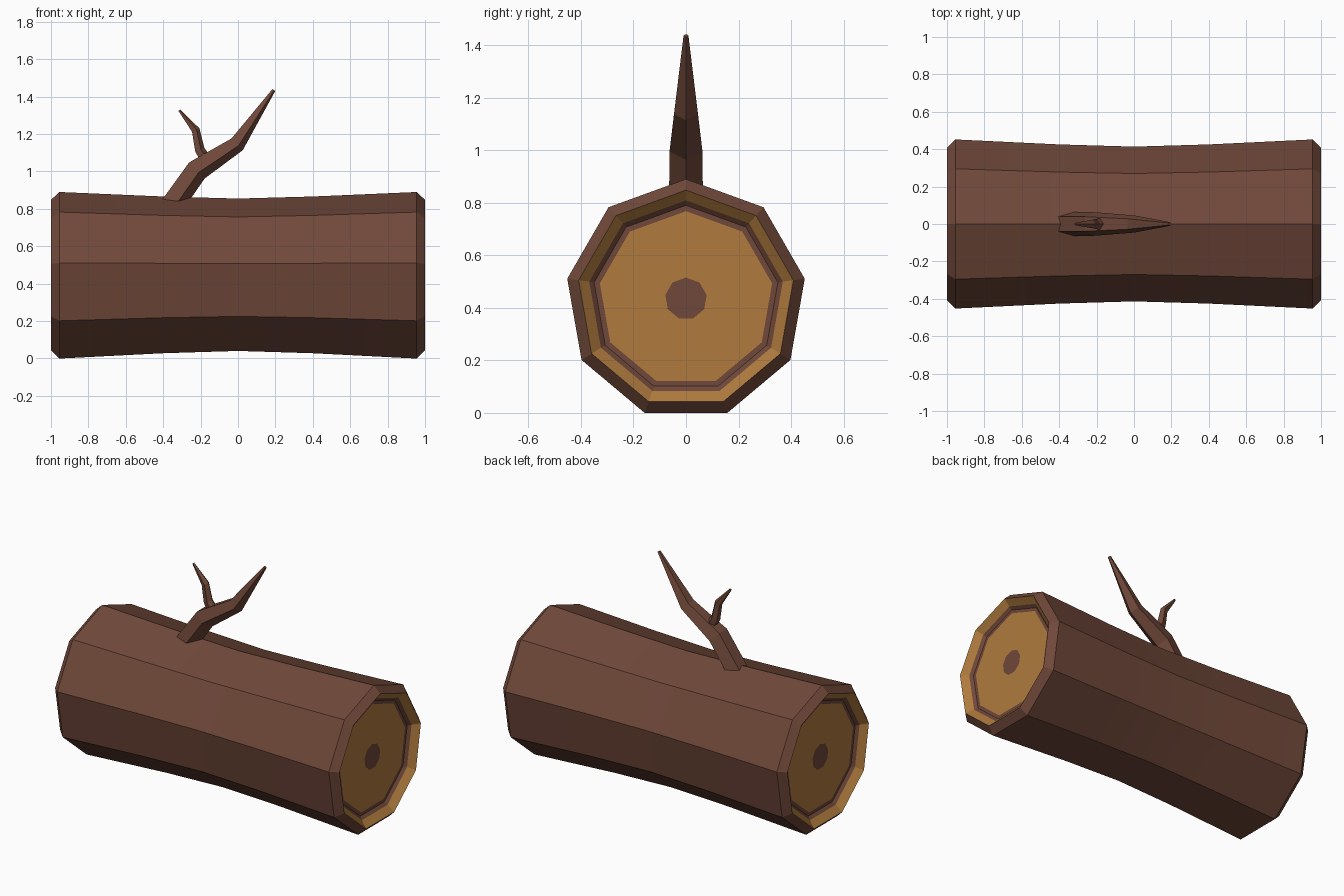
import bpy, bmesh, math
from mathutils import Vector

if "Cube" in bpy.data.objects:
    bpy.data.objects.remove(bpy.data.objects["Cube"])


def material(name, rgb):
    m = bpy.data.materials.new(name)
    m.diffuse_color = (*rgb, 1)
    m.use_nodes = True
    m.node_tree.nodes["Principled BSDF"].inputs["Base Color"].default_value = m.diffuse_color
    return m


BARK = material("bark", (0.162, 0.065, 0.042))
WOOD = material("wood", (0.434, 0.198, 0.048))


def build(name, rings, bands, mats, smooth=0):
    """Skin a list of equal-sided rings and cap both ends."""
    bm = bmesh.new()
    loops = [[bm.verts.new(p) for p in ring] for ring in rings]
    n = len(loops[0])
    for a, b, mat in zip(loops, loops[1:], bands):
        for i in range(n):
            j = (i + 1) % n
            bm.faces.new((a[i], a[j], b[j], b[i])).material_index = mat
    for cap in (loops[0], loops[-1]):
        bm.faces.new(cap)
    bmesh.ops.recalc_face_normals(bm, faces=bm.faces)
    me = bpy.data.meshes.new(name)
    bm.to_mesh(me)
    bm.free()
    for m in mats:
        me.materials.append(m)
    ob = bpy.data.objects.new(name, me)
    bpy.context.collection.objects.link(ob)
    if smooth:
        bpy.ops.object.select_all(action='DESELECT')
        ob.select_set(True)
        bpy.context.view_layer.objects.active = ob
        bpy.ops.object.shade_smooth_by_angle(angle=math.radians(smooth))
    return ob


# log: nine-sided profile from the left heart outwards to the middle, mirrored
half = [  # x, radius, centre height, material of the band that follows
    (-0.945, 0.08, 0.435, 1),
    (-0.945, 0.333, 0.435, 0),
    (-0.945, 0.355, 0.435, 0),
    (-0.962, 0.374, 0.435, 1),
    (-1.0, 0.415, 0.433, 0),
    (-0.955, 0.459, 0.431, 0),
    (-0.4, 0.432, 0.434, 0),
]
stations = half + [(0, 0.42, 0.435, 0)]
stations += [(-x, r, z, 0) for x, r, z, _ in reversed(half)]
half_bands = [s[3] for s in half]
rings = []
for x, r, z, _ in stations:
    angles = [math.radians(90 + 40 * i) for i in range(9)]
    rings.append([(x, r * math.cos(a), z + r * math.sin(a)) for a in angles])
build("log", rings, half_bands + half_bands[::-1], [BARK, WOOD], 20)


# branches: five-sided tapering tubes in the xz plane
def branch(name, path, side):
    pts = [Vector((x, 0, z)) for x, z, _ in path]
    rings = []
    for k, (p, (_, _, r)) in enumerate(zip(pts, path)):
        d_in = (p - pts[k - 1]).normalized() if k else Vector()
        d_out = (pts[k + 1] - p).normalized() if k + 1 < len(pts) else Vector()
        d = (d_in + d_out).normalized()
        out = Vector((d.z, 0, -d.x)) * side
        rings.append([p + r * (out * math.cos(a) + Vector((0, 1, 0)) * math.sin(a))
                      for a in (math.tau * i / 5 for i in range(5))])
    build(name, rings, [0] * (len(path) - 1), [BARK])


branch("branch", [(-0.38, 0.79, 0.068), (-0.224, 1.01, 0.066),
                  (-0.008, 1.148, 0.048), (0.191, 1.436, 0.01)], 1)
branch("twig", [(-0.165, 1.05, 0.034), (-0.207, 1.115, 0.029),
                (-0.228, 1.22, 0.024), (-0.314, 1.327, 0.007)], 1)
